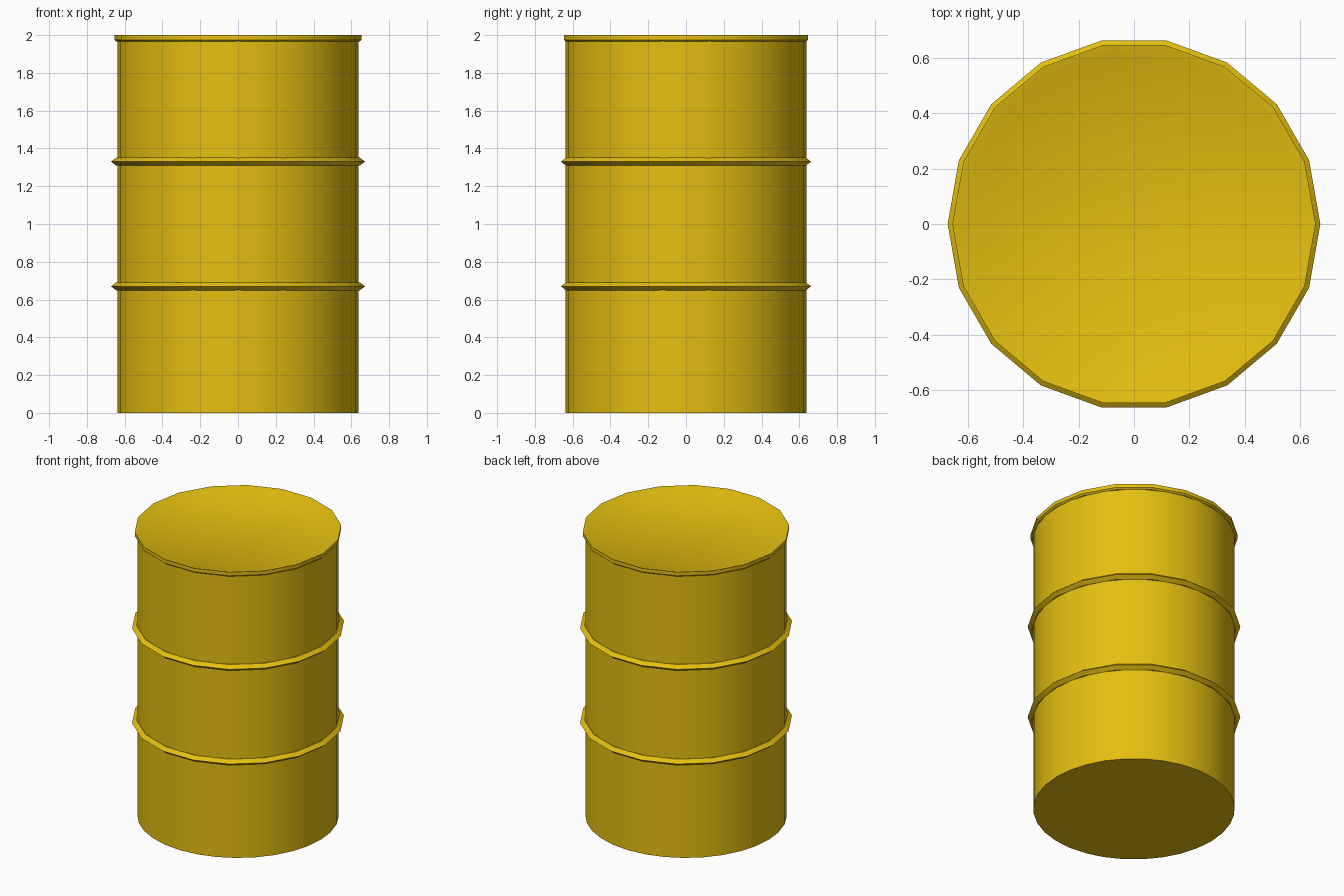
import bpy, bmesh
from math import cos, sin, tau, radians

if "Cube" in bpy.data.objects:
    bpy.data.objects.remove(bpy.data.objects["Cube"])

paint = bpy.data.materials.new("yellow_paint")
paint.diffuse_color = (0.78, 0.52, 0.005, 1)
paint.use_nodes = True
paint.node_tree.nodes["Principled BSDF"].inputs["Base Color"].default_value = paint.diffuse_color


def finish(obj):
    obj.data.materials.append(paint)
    bpy.ops.object.select_all(action='DESELECT')
    obj.select_set(True)
    bpy.context.view_layer.objects.active = obj
    bpy.ops.object.shade_smooth_by_angle(angle=radians(30))


def lathe(name, profile, sides, z=0.0, closed=False):
    """Spin an (r, z) profile around z; open profiles get capped ends."""
    bm = bmesh.new()
    loops = [[bm.verts.new((r * cos(tau * i / sides), r * sin(tau * i / sides), z + h))
              for i in range(sides)] for r, h in profile]
    pairs = list(zip(loops, loops[1:]))
    if closed:
        pairs.append((loops[-1], loops[0]))
    else:
        bm.faces.new(loops[0])
        bm.faces.new(loops[-1])
    for a, b in pairs:
        for i in range(sides):
            j = (i + 1) % sides
            bm.faces.new((a[i], a[j], b[j], b[i]))
    bmesh.ops.recalc_face_normals(bm, faces=bm.faces)
    mesh = bpy.data.meshes.new(name)
    bm.to_mesh(mesh)
    bm.free()
    obj = bpy.data.objects.new(name, mesh)
    bpy.context.collection.objects.link(obj)
    finish(obj)


# Smooth drum body
lathe("barrel_body", [(0.637, 0), (0.637, 1.97)], 32)

# Lid with a raised rim and a recessed flat top
lathe("lid", [(0.643, 1.965), (0.655, 1.975), (0.655, 2.0), (0.65, 2.0), (0.613, 1.98)], 18)

# Two pointed reinforcing hoops
for label, height in (("lower_hoop", 0.67), ("upper_hoop", 1.33)):
    lathe(label, [(0.62, -0.021), (0.645, -0.021), (0.672, 0),
                  (0.645, 0.021), (0.62, 0.021)], 18, height, closed=True)
